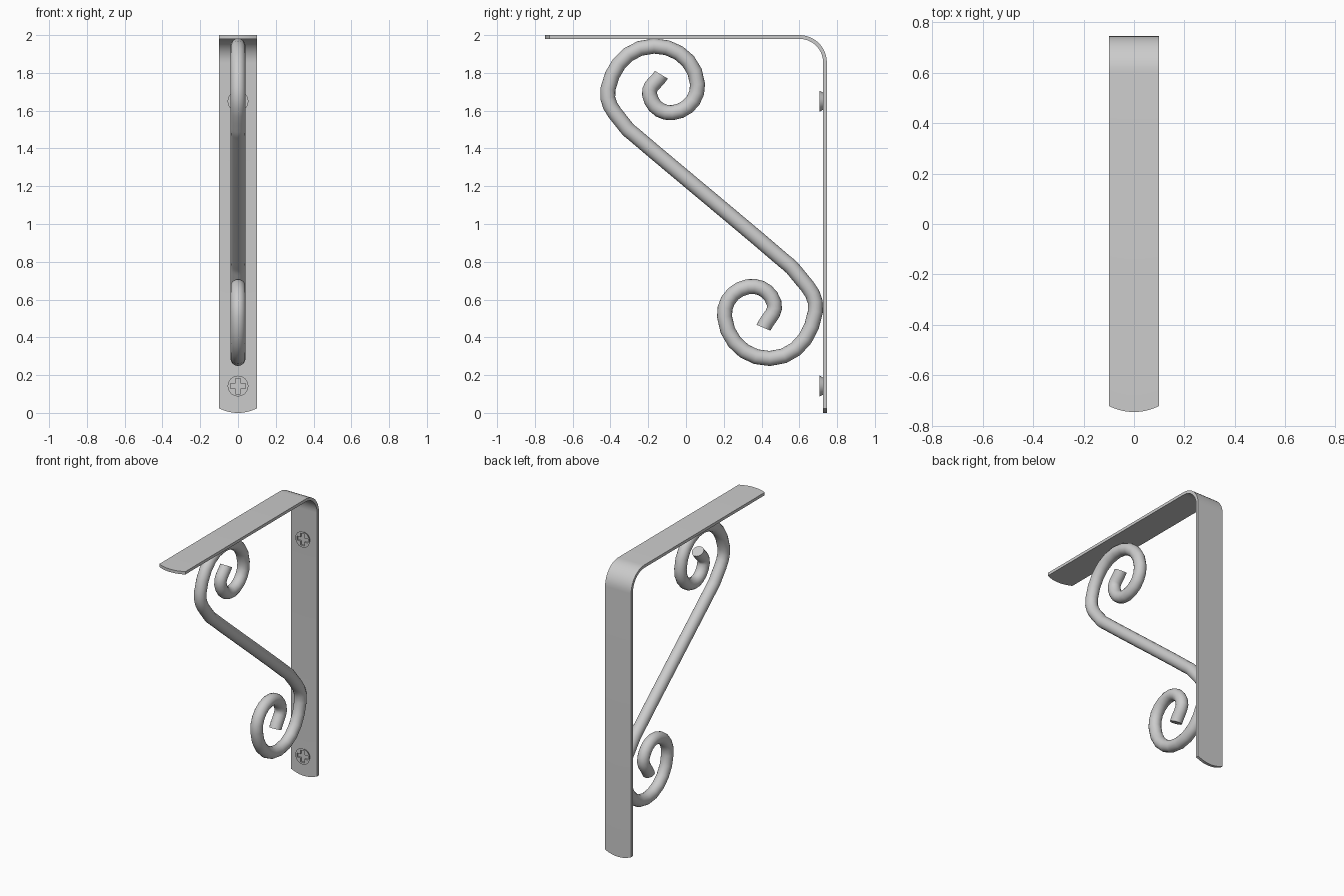
import bpy, bmesh, math

if "Cube" in bpy.data.objects:
    bpy.data.objects.remove(bpy.data.objects["Cube"])

HALF_W, THICK = 0.1, 0.02
BACK, TOP, R = 0.746, 2.0, 0.145


def smooth(obj, angle=35):
    bpy.ops.object.select_all(action='DESELECT')
    obj.select_set(True)
    bpy.context.view_layer.objects.active = obj
    bpy.ops.object.shade_smooth_by_angle(angle=math.radians(angle))


def mesh_object(name, bm):
    bmesh.ops.recalc_face_normals(bm, faces=bm.faces)
    me = bpy.data.meshes.new(name)
    bm.to_mesh(me)
    bm.free()
    obj = bpy.data.objects.new(name, me)
    bpy.context.collection.objects.link(obj)
    return obj


# Strap: bent flat bar with slightly bowed ends
def strap_side(x, inset):
    cut = 0.024 * (x / HALF_W) ** 2
    r = R - inset
    pts = [(x, -BACK + cut, TOP - inset)]
    for i in range(11):
        a = math.radians(90 - 9 * i)
        pts.append((x, BACK - R + r * math.cos(a), TOP - R + r * math.sin(a)))
    pts.append((x, BACK - inset, cut))
    return pts


bm = bmesh.new()
cols = []
for k in range(13):
    x = -HALF_W + 2 * HALF_W * k / 12
    loop = strap_side(x, 0) + strap_side(x, THICK)[::-1]
    cols.append([bm.verts.new(p) for p in loop])
n = len(cols[0])
for a, b in zip(cols, cols[1:]):
    for i in range(n):
        j = (i + 1) % n
        bm.faces.new((a[i], a[j], b[j], b[i]))
for c in (cols[0], cols[-1]):
    for i in range(n // 2 - 1):
        bm.faces.new((c[i], c[i + 1], c[n - 2 - i], c[n - 1 - i]))
smooth(mesh_object("bracket_strap", bm))

# Scroll: round rod curled at both ends, (y, z) path
path = [(-0.13, 1.79), (-0.193, 1.685), (-0.074, 1.589), (0.061, 1.74),
        (-0.17, 1.942), (-0.413, 1.715), (-0.317, 1.512), (-0.27, 1.469),
        (0.51, 0.812), (0.575, 0.752), (0.685, 0.536), (0.444, 0.288),
        (0.204, 0.51), (0.328, 0.668), (0.466, 0.583), (0.41, 0.451)]
cu = bpy.data.curves.new("scroll", 'CURVE')
cu.dimensions = '3D'
cu.resolution_u = 5
cu.bevel_depth = 0.04
cu.bevel_resolution = 6
cu.use_fill_caps = True
sp = cu.splines.new('BEZIER')
sp.bezier_points.add(len(path) - 1)
for p, (y, z) in zip(sp.bezier_points, path):
    p.co = (0, y, z)
    p.handle_left_type = p.handle_right_type = 'AUTO'
scroll = bpy.data.objects.new("scroll", cu)
bpy.context.collection.objects.link(scroll)
bpy.ops.object.select_all(action='DESELECT')
scroll.select_set(True)
bpy.context.view_layer.objects.active = scroll
bpy.ops.object.convert(target='MESH')
smooth(bpy.context.view_layer.objects.active, 50)


# Screws: countersunk heads with a cross recess
def screw(name, z):
    face_y, back_y = 0.708, 0.732
    bpy.ops.mesh.primitive_cone_add(
        vertices=24, radius1=0.055, radius2=0.042, depth=back_y - face_y,
        location=(0, (face_y + back_y) / 2, z), rotation=(-math.pi / 2, 0, 0))
    head = bpy.context.object
    head.name = name
    # cross-shaped cutter prism
    a, b = 0.041, 0.014
    outline = [(b, b), (b, a), (-b, a), (-b, b), (-a, b), (-a, -b),
               (-b, -b), (-b, -a), (b, -a), (b, -b), (a, -b), (a, b)]
    cb = bmesh.new()
    f = cb.faces.new([cb.verts.new((x, face_y - 0.01, z + h)) for x, h in outline])
    ext = bmesh.ops.extrude_face_region(cb, geom=[f], use_keep_orig=True)
    for v in ext['geom']:
        if isinstance(v, bmesh.types.BMVert):
            v.co.y += 0.022
    cutter = mesh_object("cross_cutter", cb)
    cutter.hide_render = True
    mod = head.modifiers.new("recess", 'BOOLEAN')
    mod.operation = 'DIFFERENCE'
    mod.object = cutter
    mod.solver = 'EXACT'
    bpy.ops.object.select_all(action='DESELECT')
    head.select_set(True)
    bpy.context.view_layer.objects.active = head
    bpy.ops.object.modifier_apply(modifier=mod.name)
    bpy.data.objects.remove(cutter)
    smooth(head, 30)


screw("upper_screw", 1.65)
screw("lower_screw", 0.142)
